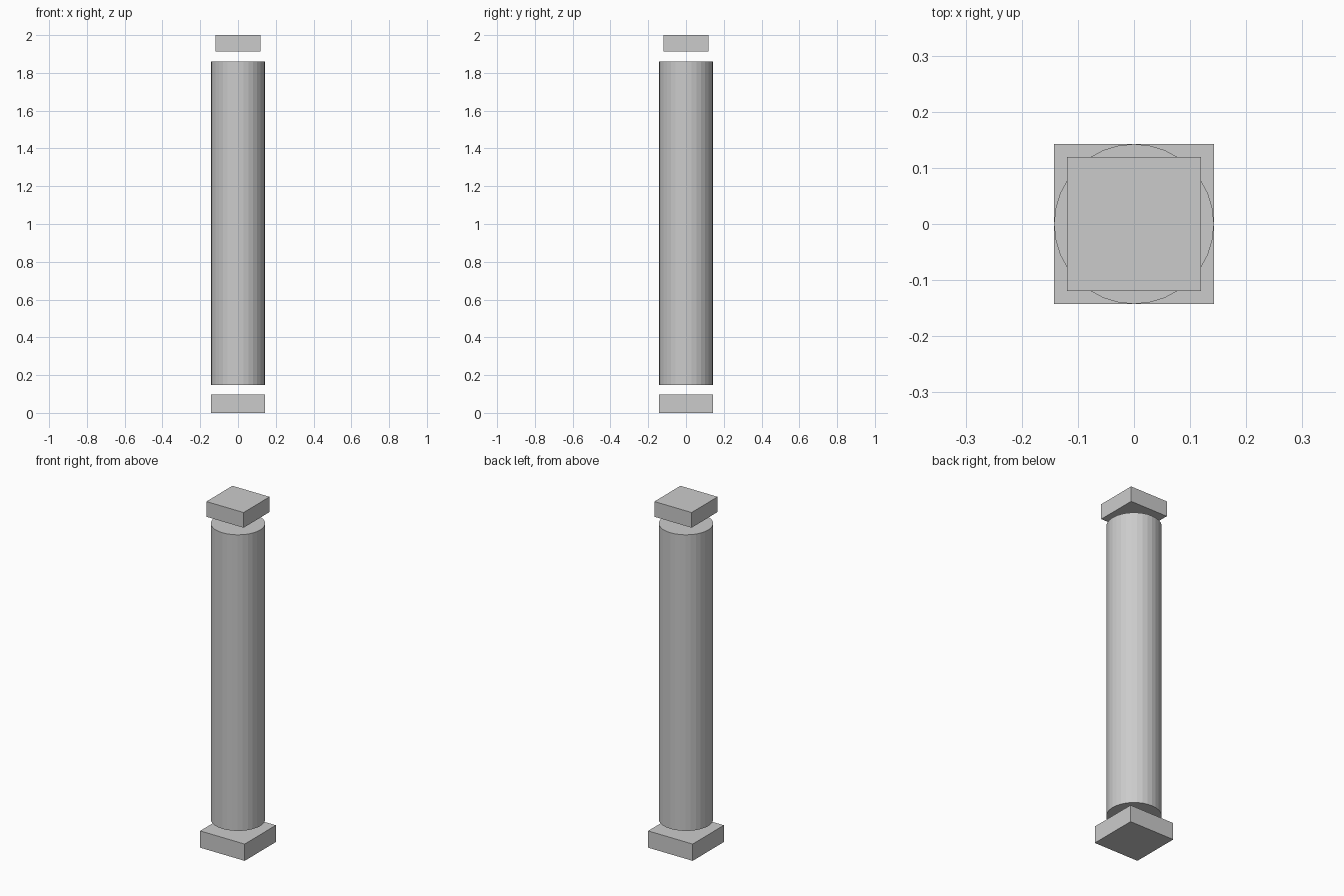
import bpy

if "Cube" in bpy.data.objects:
    bpy.data.objects.remove(bpy.data.objects["Cube"])


def material(name, v):
    m = bpy.data.materials.new(name)
    m.diffuse_color = (v, v, v * 0.985, 1)
    m.use_nodes = True
    m.node_tree.nodes["Principled BSDF"].inputs["Base Color"].default_value = m.diffuse_color
    return m


def block(name, half, z0, z1, mat):
    bpy.ops.mesh.primitive_cube_add(size=1, location=(0, 0, (z0 + z1) / 2))
    ob = bpy.context.object
    ob.name = name
    ob.scale = (2 * half, 2 * half, z1 - z0)
    bpy.ops.object.transform_apply(location=False, rotation=False, scale=True)
    ob.data.materials.append(mat)


stone = material("stone", 0.8)
trim = material("trim", 0.6)

# Square plinth and smaller square cap, both floating clear of the shaft
block("base_block", 0.1425, 0.0, 0.097, trim)
block("top_block", 0.119, 1.912, 2.0, trim)

# Round shaft with closed ends
z0, z1 = 0.147, 1.86
bpy.ops.mesh.primitive_cylinder_add(vertices=32, radius=0.1425, depth=z1 - z0,
                                    location=(0, 0, (z0 + z1) / 2))
shaft = bpy.context.object
shaft.name = "column_shaft"
shaft.data.materials.append(stone)
